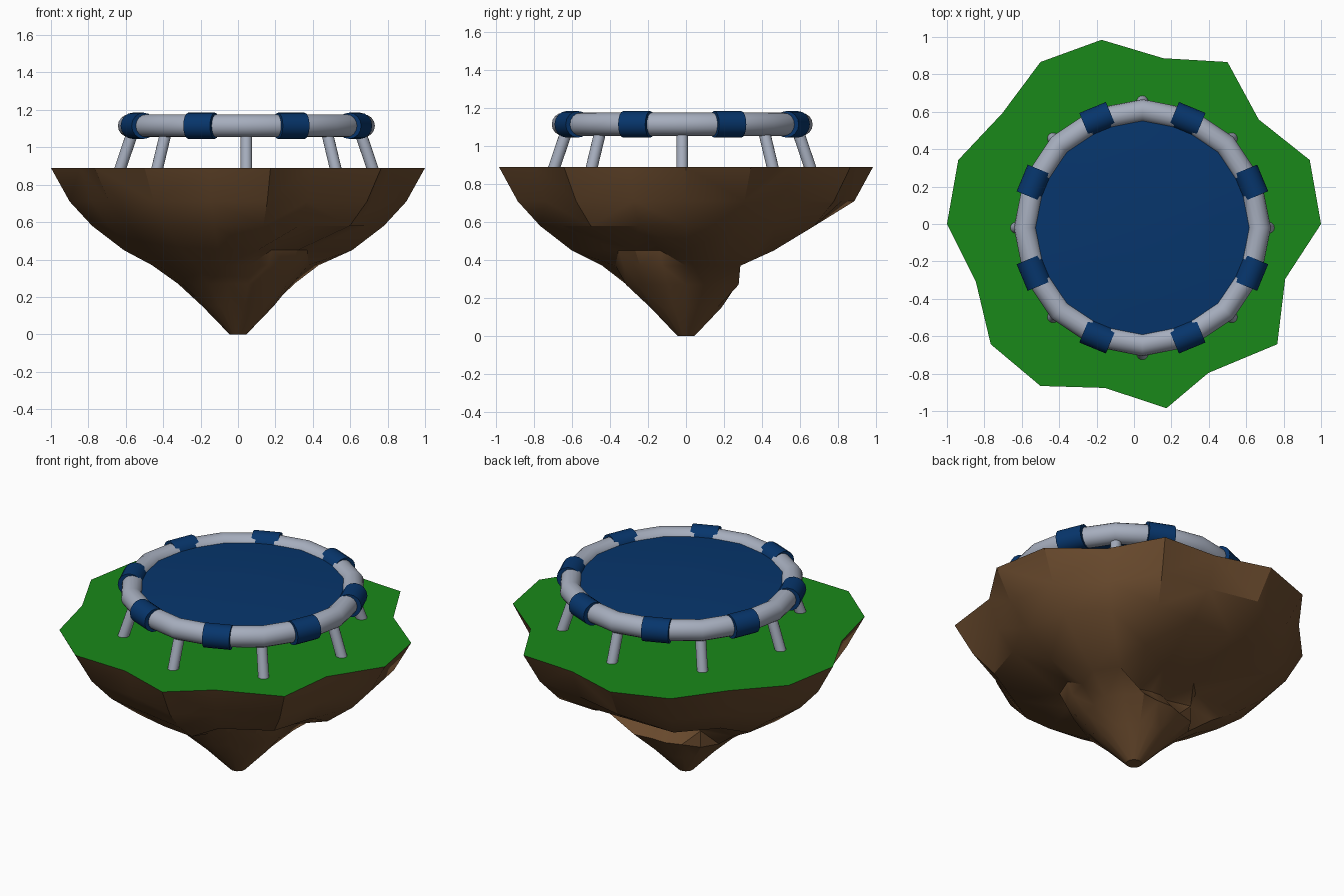
import bpy, bmesh, math
from mathutils import Vector

if "Cube" in bpy.data.objects:
    bpy.data.objects.remove(bpy.data.objects["Cube"], do_unlink=True)


def material(name, color):
    m = bpy.data.materials.new(name)
    m.use_nodes = True
    m.diffuse_color = (*color, 1)
    bsdf = next(n for n in m.node_tree.nodes if n.type == "BSDF_PRINCIPLED")
    bsdf.inputs["Base Color"].default_value = (*color, 1)
    return m


grass = material("grass_green", (0.010, 0.25, 0.010))
earth = material("earth_brown", (0.145, 0.07, 0.027))
steel = material("pale_steel", (0.38, 0.42, 0.51))
blue = material("deep_blue", (0.002, 0.036, 0.15))


def finish(name, bm, mats, angle=30):
    bmesh.ops.recalc_face_normals(bm, faces=bm.faces)
    mesh = bpy.data.meshes.new(name)
    bm.to_mesh(mesh)
    bm.free()
    for m in mats:
        mesh.materials.append(m)
    ob = bpy.data.objects.new(name, mesh)
    bpy.context.collection.objects.link(ob)
    bpy.ops.object.select_all(action="DESELECT")
    ob.select_set(True)
    bpy.context.view_layer.objects.active = ob
    bpy.ops.object.shade_smooth_by_angle(angle=math.radians(angle))
    return ob


def loft(bm, rings, closed=False):
    """Bridge equal-length rings of vertices with quads."""
    pairs = list(zip(rings, rings[1:]))
    if closed:
        pairs.append((rings[-1], rings[0]))
    for a, b in pairs:
        for i in range(len(a)):
            j = (i + 1) % len(a)
            bm.faces.new((a[i], a[j], b[j], b[i]))


def rod(name, start, end, radius, mat, sides=16):
    bm = bmesh.new()
    axis = Vector(end) - Vector(start)
    bmesh.ops.create_cone(bm, cap_ends=True, segments=sides, radius1=radius,
                          radius2=radius, depth=axis.length)
    bmesh.ops.rotate(bm, verts=bm.verts,
                     matrix=axis.to_track_quat("Z", "Y").to_matrix())
    bmesh.ops.translate(bm, verts=bm.verts, vec=(Vector(start) + Vector(end)) / 2)
    return finish(name, bm, [mat])


# Floating rock: ragged rim, tapering rings, hollows carved into the sides
SIDES = 18
RIM = {2: .87, 4: .9, 7: .92, 10: .9, 13: .89, 15: .89, 17: .86}
TURN = {15: -3.5}
LEVELS = [(.89, 1), (.71, .9), (.58, .78), (.45, .61), (.37, .46),
          (.27, .32), (.15, .19), (0, .045)]
# centre angle, half width, level, radius scale
HOLLOWS = [(110, 40, .45, .58), (90, 35, .37, .42), (140, 12, .37, .7),
           (100, 30, .27, .85), (-40, 35, .45, .68), (-40, 45, .37, .82),
           (-30, 35, .27, .9)]
bm = bmesh.new()
rings = []
for z, radius in LEVELS:
    ring = []
    for i in range(SIDES):
        deg = 360 * i / SIDES + TURN.get(i, 0)
        r = radius * (1 + (RIM.get(i, 1) - 1) * max(0, z - .2) / .69)
        for center, spread, level, scale in HOLLOWS:
            off = abs((deg - center + 180) % 360 - 180)
            if level == z and off < spread:
                r *= scale
        x, y = r * math.cos(math.radians(deg)), r * math.sin(math.radians(deg))
        if 0.3 < z < 0.7:
            y = min(y, .33 + (z - .37) * 1.65)
        ring.append(bm.verts.new((x, y, z)))
    rings.append(ring)
loft(bm, rings)
bm.faces.new(rings[-1])
top = bm.faces.new(rings[0])
bmesh.ops.triangulate(bm, faces=[f for f in bm.faces if f is not top and len(f.verts) == 4])
top.material_index = 1
finish("floating_rock", bm, [earth, grass])

# Trampoline frame ring
CX, CY, CZ, R, TUBE = .045, -.02, 1.115, .626, .061


def polar(deg, r, z):
    a = math.radians(deg)
    return Vector((CX + r * math.cos(a), CY + r * math.sin(a), z))


bm = bmesh.new()
rings = []
for i in range(16):
    rings.append([bm.verts.new(polar(i * 22.5, R + TUBE * math.cos(t), CZ + TUBE * math.sin(t)))
                  for t in (math.tau * k / 16 for k in range(16))])
loft(bm, rings, closed=True)
finish("frame_ring", bm, [steel])

# Gently domed jumping mat
bm = bmesh.new()
rings = [[bm.verts.new(polar(i * 11.25, r, 1.14 + .02 * (1 - (r / .59) ** 2)))
          for i in range(32)] for r in (.59, .45, .3, .15)]
loft(bm, rings)
bm.faces.new(rings[-1])
low = [bm.verts.new(v.co - Vector((0, 0, .02))) for v in rings[0]]
loft(bm, [low, rings[0]])
bm.faces.new(low)
finish("jumping_mat", bm, [blue])

# Splayed legs and padded sleeves around the ring
for i in range(8):
    rod(f"leg_{i + 1}", polar(i * 45, .68, .87), polar(i * 45, .597, CZ), .031, steel)
    deg = i * 45 + 22.5
    mid = polar(deg, R, CZ)
    side = polar(deg + 90, .077, 0) - Vector((CX, CY, 0))
    rod(f"sleeve_{i + 1}", mid - side, mid + side, .07, blue)
